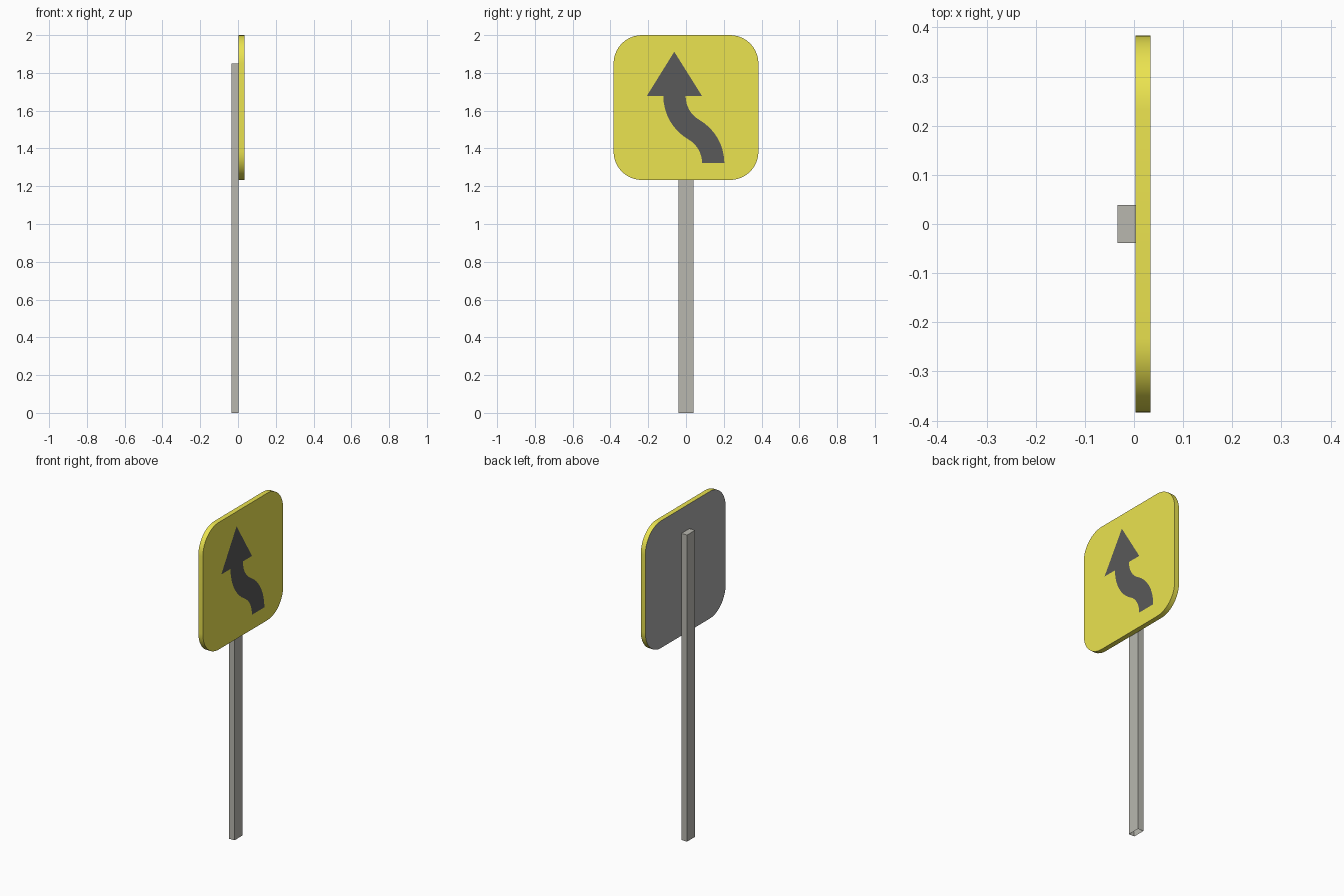
import bpy, bmesh
from math import sin, cos, pi, radians

if "Cube" in bpy.data.objects:
    bpy.data.objects.remove(bpy.data.objects["Cube"])


def material(name, rgb):
    m = bpy.data.materials.new(name)
    m.diffuse_color = (*rgb, 1)
    m.use_nodes = True
    m.node_tree.nodes["Principled BSDF"].inputs["Base Color"].default_value = m.diffuse_color
    return m


def add_object(name, bm, *mats):
    me = bpy.data.meshes.new(name)
    bm.to_mesh(me)
    bm.free()
    for m in mats:
        me.materials.append(m)
    ob = bpy.data.objects.new(name, me)
    bpy.context.collection.objects.link(ob)
    return ob


yellow = material("sign_yellow", (0.83, 0.77, 0.08))
black = material("arrow_black", (0.1, 0.1, 0.1))
back_grey = material("back_grey", (0.4, 0.4, 0.4))
post_grey = material("post_grey", (0.48, 0.475, 0.43))

BACK, FRONT = 0.0035, 0.0335

# Post: rectangular tube with an open lower end
bm = bmesh.new()
bmesh.ops.create_cube(bm, size=1)
for v in bm.verts:
    v.co.x = -0.034 if v.co.x < 0 else BACK
    v.co.y *= 0.077
    v.co.z = 0 if v.co.z < 0 else 1.85
bottom = [f for f in bm.faces if f.normal.z < -0.9]
bmesh.ops.delete(bm, geom=bottom, context='FACES_ONLY')
add_object("post", bm, post_grey)

# Sign panel: rounded square, yellow front and rim, grey back
HALF, RADIUS, MID_Z, STEPS = 0.3835, 0.15, 1.6165, 10
bm = bmesh.new()
ring = []
for q, (sy, sz) in enumerate([(1, 1), (-1, 1), (-1, -1), (1, -1)]):
    for i in range(STEPS + 1):
        a = (q + i / STEPS) * pi / 2
        y = sy * (HALF - RADIUS) + RADIUS * cos(a)
        z = MID_Z + sz * (HALF - RADIUS) + RADIUS * sin(a)
        ring.append(bm.verts.new((BACK, y, z)))
back = bm.faces.new(ring)
ext = bmesh.ops.extrude_face_region(bm, geom=[back], use_keep_orig=True)
bmesh.ops.translate(bm, vec=(FRONT - BACK, 0, 0),
                    verts=[g for g in ext["geom"] if isinstance(g, bmesh.types.BMVert)])
bmesh.ops.recalc_face_normals(bm, faces=bm.faces)
for f in bm.faces:
    f.normal_update()
    f.material_index = 1 if f.normal.x < -0.9 else 0
panel = add_object("sign_panel", bm, yellow, back_grey)
bpy.context.view_layer.objects.active = panel
panel.select_set(True)
bpy.ops.object.shade_smooth_by_angle(angle=radians(30))

# Arrow: S-shaped shaft from two mirrored 60 degree arcs, plus a triangular head
X = FRONT + 0.0005
CY, CZ, R, W, N = 0.0415, 1.4995, 0.205, 0.059, 8
TURN = radians(60)
bm = bmesh.new()


def arc_point(r, a):
    return (R / 2 - r * cos(a), R * sin(TURN) - r * sin(a))


upper = [(arc_point(R + W, TURN * i / N), arc_point(R - W, TURN * i / N)) for i in range(N + 1)]
lower = [((-b[0], -b[1]), (-a[0], -a[1])) for a, b in reversed(upper[:-1])]
rows = [[bm.verts.new((X, CY + y, CZ + z)) for y, z in pair] for pair in upper + lower]
for (a, b), (c, d) in zip(rows, rows[1:]):
    bm.faces.new((a, c, d, b))
head = [(-0.208, 1.677), (0.085, 1.677), (-0.062, 1.912)]
bm.faces.new([bm.verts.new((X, y, z)) for y, z in head])
add_object("curve_arrow", bm, black)
